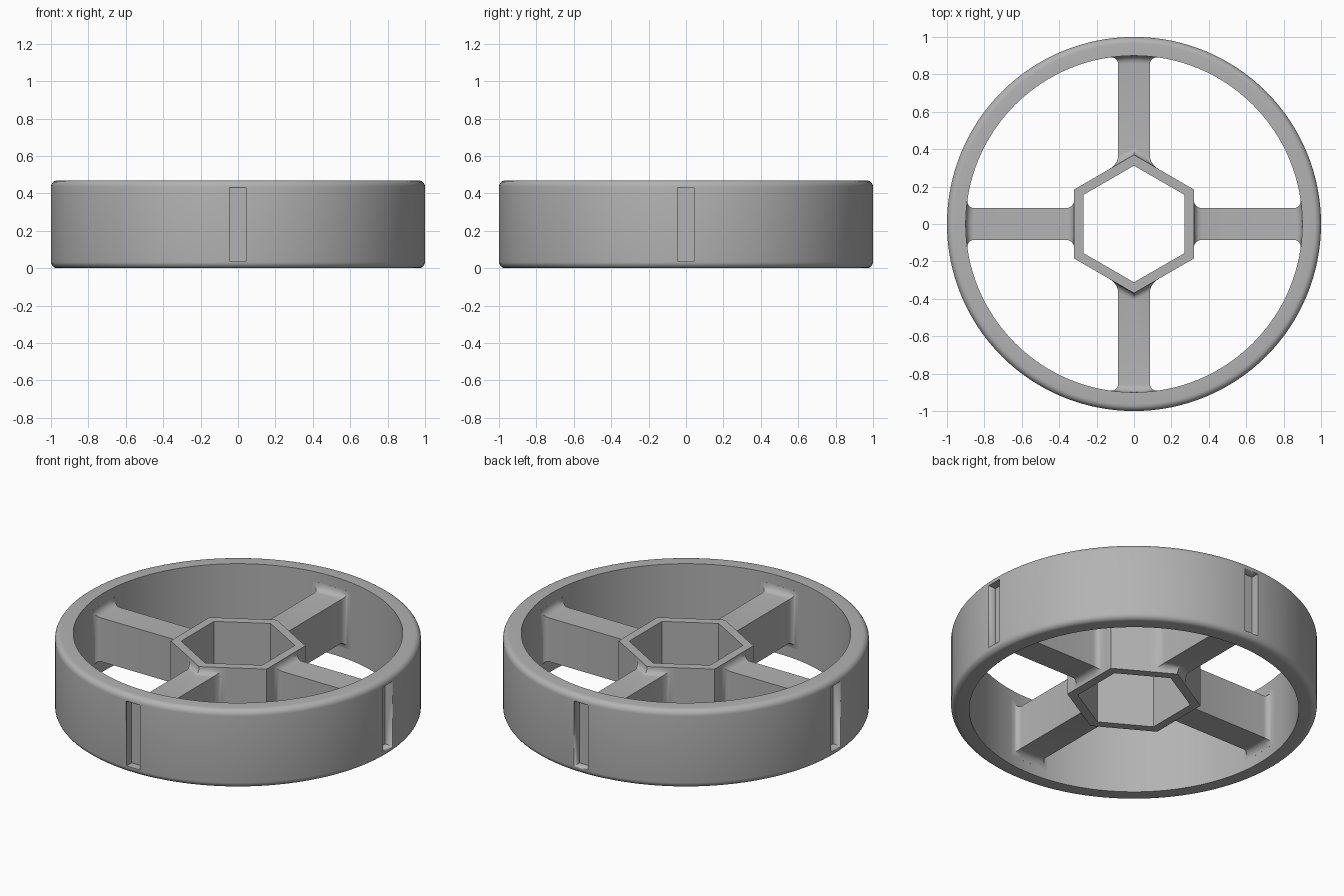
import bpy, bmesh, math
from mathutils import Matrix

if "Cube" in bpy.data.objects:
    bpy.data.objects.remove(bpy.data.objects["Cube"], do_unlink=True)

HEIGHT, RIM_IN, HUB_FLAT = 0.47, 0.9, 0.32
MID = HEIGHT / 2

grey = bpy.data.materials.new("plain_grey")
grey.use_nodes = True
colour = (0.45, 0.45, 0.45, 1)
grey.diffuse_color = colour
grey.node_tree.nodes["Principled BSDF"].inputs["Base Color"].default_value = colour


def finish(name, bm, angle=35):
    bmesh.ops.recalc_face_normals(bm, faces=bm.faces)
    mesh = bpy.data.meshes.new(name)
    bm.to_mesh(mesh)
    bm.free()
    obj = bpy.data.objects.new(name, mesh)
    bpy.context.collection.objects.link(obj)
    mesh.materials.append(grey)
    bpy.ops.object.select_all(action="DESELECT")
    obj.select_set(True)
    bpy.context.view_layer.objects.active = obj
    bpy.ops.object.shade_smooth_by_angle(angle=math.radians(angle))
    return obj


def revolve(profile, sides, turn=0.0):
    """Closed ring swept from an (r, z) profile."""
    bm = bmesh.new()
    rings = []
    for i in range(sides):
        a = turn + math.tau * i / sides
        rings.append([bm.verts.new((r * math.cos(a), r * math.sin(a), z)) for r, z in profile])
    n = len(profile)
    for i in range(sides):
        p, q = rings[i], rings[(i + 1) % sides]
        for j in range(n):
            k = (j + 1) % n
            bm.faces.new((p[j], q[j], q[k], p[k]))
    return bm


# Rim with rounded outer edges
R = 0.035
arc = [i * math.pi / 12 for i in range(7)]
profile = [(RIM_IN, 0)]
profile += [(1 - R + R * math.sin(a), R - R * math.cos(a)) for a in arc]
profile += [(1 - R + R * math.cos(a), HEIGHT - R + R * math.sin(a)) for a in arc]
profile += [(RIM_IN, HEIGHT)]
rim = finish("rim", revolve(profile, 128))

# Four shallow slots cut in the rim
bm = bmesh.new()
for i in range(4):
    m = (Matrix.Rotation(i * math.pi / 2, 4, "Z") @ Matrix.Translation((1.0, 0, MID))
         @ Matrix.Diagonal((0.1, 0.09, 0.39, 1)))
    bmesh.ops.create_cube(bm, size=1, matrix=m)
cutter = finish("slot_cutter", bm)
cutter.hide_render = True
cutter.hide_set(True)
cut = rim.modifiers.new("slots", "BOOLEAN")
cut.object = cutter
cut.solver = "EXACT"
bpy.context.view_layer.objects.active = rim
bpy.ops.object.modifier_apply(modifier=cut.name)
bpy.data.objects.remove(cutter, do_unlink=True)

# Hexagonal hub sleeve
c = math.cos(math.pi / 6)
low, high = 0.06, HEIGHT - 0.06
ro, ri = HUB_FLAT / c, 0.27 / c
finish("hub", revolve([(ri, low), (ro, low), (ro, high), (ri, high)], 6, math.pi / 6))

# Spokes with concave fillets at both ends
HALF_W, HALF_H, FILLET = 0.085, 0.132, 0.042
steps = [(FILLET * (1 - math.cos(a)), FILLET * (1 - math.sin(a))) for a in arc]


def spoke(name, turn, pointed):
    def hub_r(x):
        return ro - abs(x) * math.tan(math.pi / 6) if pointed else HUB_FLAT

    def rim_r(x):
        return math.sqrt(RIM_IN ** 2 - x ** 2)

    stations = [(hub_r, -0.02, FILLET)] + [(hub_r, d, f) for d, f in steps]
    stations += [(rim_r, -d, f) for d, f in reversed(steps)] + [(rim_r, 0.02, FILLET)]
    cols = [-1, -0.5, 0, 0.5, 1]
    section = [(x, 1) for x in cols] + [(x, -1) for x in reversed(cols)]
    bm = bmesh.new()
    rings = []
    for base, d, f in stations:
        ring = []
        for u, v in section:
            x = u * (HALF_W + f)
            ring.append(bm.verts.new((base(x) + d, x, MID + v * (HALF_H + f))))
        rings.append(ring)
    n = len(section)
    for p, q in zip(rings, rings[1:]):
        for j in range(n):
            k = (j + 1) % n
            bm.faces.new((p[j], p[k], q[k], q[j]))
    for ring in (rings[0], rings[-1]):
        for j in range(len(cols) - 1):
            bm.faces.new((ring[j], ring[j + 1], ring[n - 2 - j], ring[n - 1 - j]))
    bm.transform(Matrix.Rotation(turn, 4, "Z"))
    finish(name, bm)


for i, side in enumerate(("left", "back", "right", "front")):
    spoke(side + "_spoke", i * math.pi / 2, i % 2 == 1)
